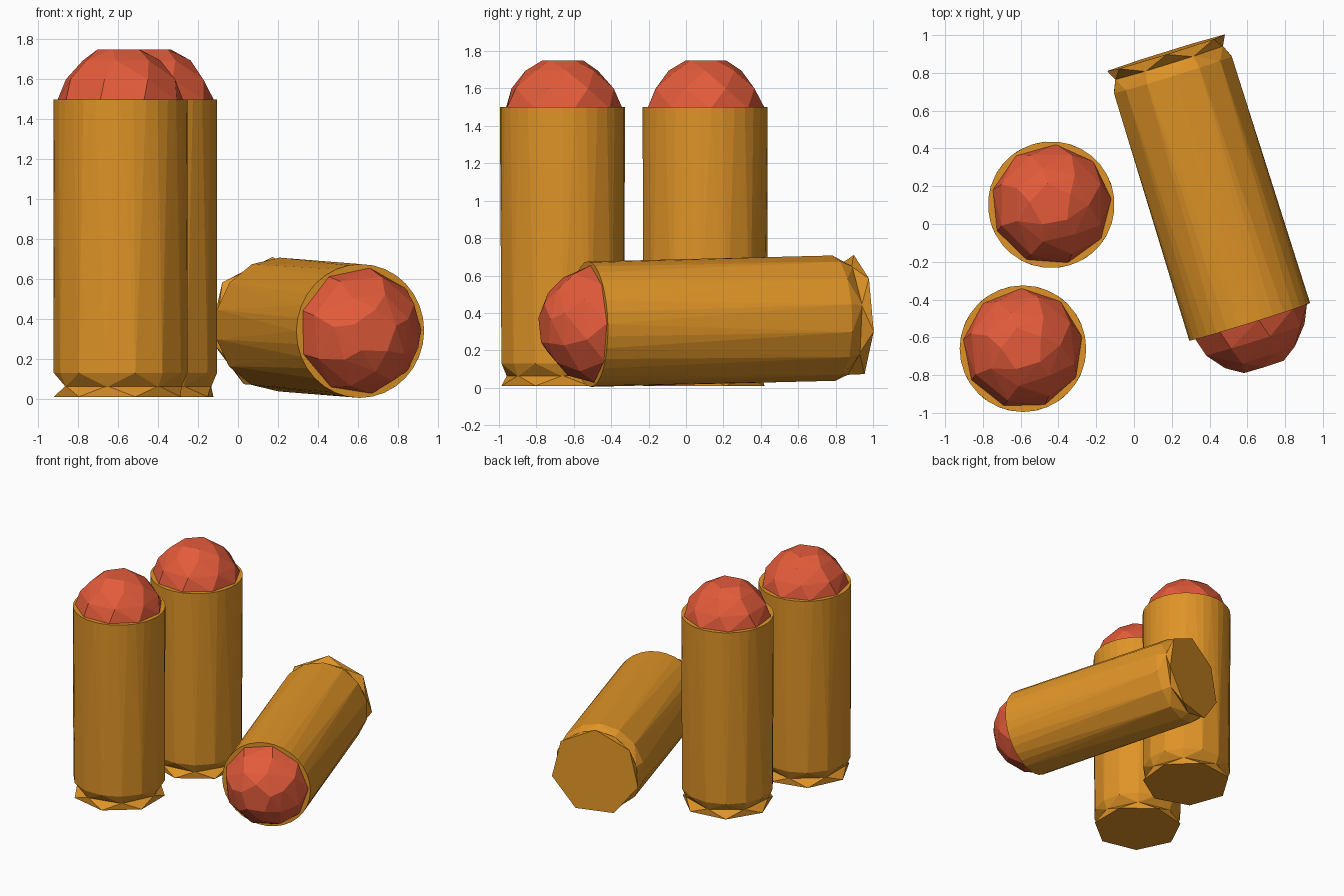
import bpy, bmesh
from math import pi, sin, cos
from mathutils import Matrix, Vector

cube = bpy.data.objects.get("Cube")
if cube:
    bpy.data.objects.remove(cube, do_unlink=True)


def material(name, rgb):
    mat = bpy.data.materials.new(name)
    mat.use_nodes = True
    mat.diffuse_color = (*rgb, 1)
    mat.node_tree.nodes["Principled BSDF"].inputs["Base Color"].default_value = (*rgb, 1)
    return mat


def ring(sides, radius, z, phase=pi):
    """Points of a regular polygon lying flat at height z."""
    angles = [phase + 2 * pi * i / sides for i in range(sides)]
    return [(radius * cos(a), radius * sin(a), z) for a in angles]


def hull_mesh(name, mat, *rings):
    """Flat-faced solid wrapped tightly around stacked polygon rings."""
    bm = bmesh.new()
    for points in rings:
        for p in points:
            bm.verts.new(p)
    bmesh.ops.convex_hull(bm, input=bm.verts)
    bmesh.ops.dissolve_limit(bm, angle_limit=0.01, verts=bm.verts, edges=bm.edges)
    bmesh.ops.recalc_face_normals(bm, faces=bm.faces)
    mesh = bpy.data.meshes.new(name)
    bm.to_mesh(mesh)
    bm.free()
    mesh.materials.append(mat)
    return mesh


brass = material("brass", (0.74, 0.295, 0.02))
red = material("red", (0.77, 0.105, 0.043))

# Shared parts: seven-sided flared base, round case, faceted tip
R = 0.335
STAGGER = pi + pi / 7
parts = {
    "base_rim": hull_mesh("base_rim", brass,
                          ring(7, R, 0), ring(7, 0.305, 0.055, STAGGER)),
    "case": hull_mesh("case", brass,
                      ring(7, 0.305, 0.05, STAGGER), ring(14, R, 0.12),
                      ring(32, R, 1.49)),
    "tip": hull_mesh("tip", red,
                     ring(9, 0.32, 1.485, 0.2), ring(8, 0.285, 1.59, 0.5),
                     ring(7, 0.2, 1.685, 0.1), ring(5, 0.115, 1.74, 0.6)),
}

# Two stand upright, one lies on its side pointing forward
axis = Vector((0.44, -1.415, -0.035))
lying = (Matrix.Translation((0.17, 0.905, 0.375))
         @ axis.to_track_quat('Z', 'Y').to_matrix().to_4x4()
         @ Matrix.Rotation(-pi / 2, 4, 'Z'))
placements = {
    "front": Matrix.Translation((-0.588, -0.66, 0.01)),
    "back": Matrix.Translation((-0.438, 0.102, 0.01)) @ Matrix.Rotation(-0.1, 4, 'Z'),
    "lying": lying,
}

for place, matrix in placements.items():
    for part, mesh in parts.items():
        obj = bpy.data.objects.new(f"{place}_{part}", mesh)
        bpy.context.collection.objects.link(obj)
        obj.matrix_world = matrix
